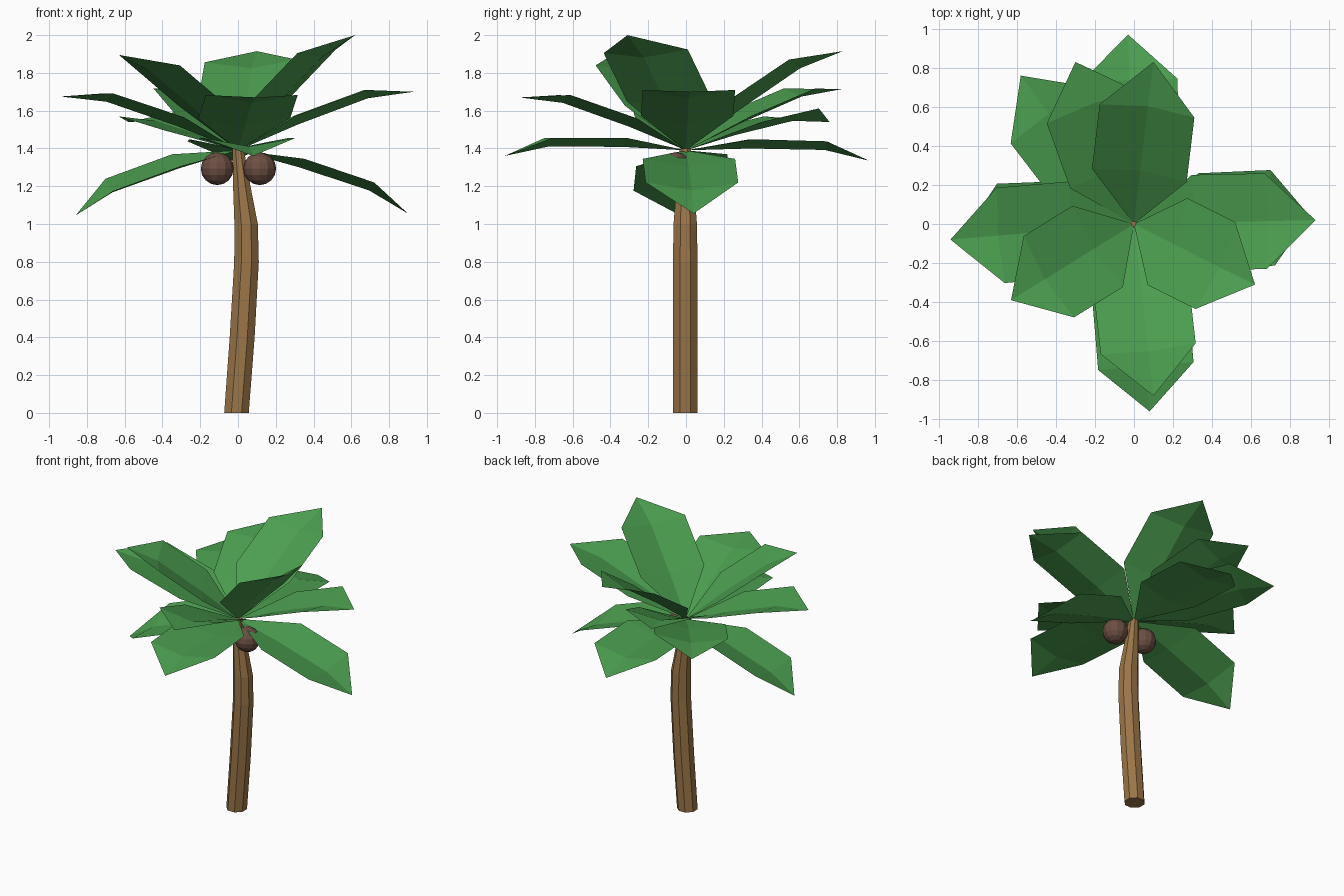
import bpy, bmesh, math
from mathutils import Vector

if "Cube" in bpy.data.objects:
    bpy.data.objects.remove(bpy.data.objects["Cube"])


def material(name, rgb):
    m = bpy.data.materials.new(name)
    m.diffuse_color = (*rgb, 1)
    m.use_nodes = True
    m.node_tree.nodes["Principled BSDF"].inputs["Base Color"].default_value = m.diffuse_color
    return m


GREEN = material("leaf green", (0.072, 0.345, 0.08))
BROWN = material("trunk brown", (0.33, 0.18, 0.065))
DARK = material("coconut brown", (0.15, 0.078, 0.055))


def finish(bm, name, mat):
    me = bpy.data.meshes.new(name)
    bm.to_mesh(me)
    bm.free()
    me.materials.append(mat)
    ob = bpy.data.objects.new(name, me)
    bpy.context.collection.objects.link(ob)
    return ob


# Curved trunk: octagonal rings of (z, x centre, half width)
bm = bmesh.new()
rings = []
for z, x, half in [(0, -0.008, 0.065), (0.4, 0.022, 0.066), (0.8, 0.045, 0.065),
                   (1.0, 0.043, 0.062), (1.2, 0.02, 0.046), (1.4, 0.0, 0.03)]:
    r = half / math.cos(math.pi / 8)
    rings.append([bm.verts.new((x + r * math.cos((i + 0.5) * math.pi / 4),
                                -0.004 + r * math.sin((i + 0.5) * math.pi / 4), z))
                  for i in range(8)])
for a, b in zip(rings, rings[1:]):
    for i in range(8):
        j = (i + 1) % 8
        bm.faces.new((a[i], a[j], b[j], b[i]))
bm.faces.new(rings[0][::-1])
bm.faces.new(rings[-1])
finish(bm, "trunk", BROWN)

# Coconuts under the crown
for side, x, y in [("left", -0.11, -0.035), ("right", 0.115, -0.055)]:
    bm = bmesh.new()
    bmesh.ops.create_uvsphere(bm, u_segments=12, v_segments=8, radius=0.087)
    ob = finish(bm, "coconut_" + side, DARK)
    ob.location = (x, y, 1.293)

# Fronds: one folded, bent leaf shape aimed from the crown at each tip
CROWN = Vector((0, 0, 1.39))


def frond(name, tip, roll=0):
    axis = Vector(tip) - CROWN
    size = axis.length
    axis.normalize()
    side = Vector((-axis.y, axis.x, 0)).normalized()
    up = axis.cross(side)
    c, s = math.cos(math.radians(roll)), math.sin(math.radians(roll))
    side, up = side * c + up * s, up * c - side * s
    bm = bmesh.new()
    base, end = bm.verts.new(CROWN), bm.verts.new(tip)
    rows = []
    # (distance along, edge height, midrib height) as shares of the length
    for d, edge, mid in [(0.35, 0.08, 0.03), (0.755, 0.092, 0.045)]:
        rows.append([bm.verts.new(CROWN + (axis * d + up * h) * size + side * w)
                     for w, h in ((0.245, edge), (0, mid), (-0.245, edge))])
    r1, r2 = rows
    for i in range(2):
        bm.faces.new((base, r1[i + 1], r1[i]))
        bm.faces.new((r1[i], r1[i + 1], r2[i + 1], r2[i]))
        bm.faces.new((r2[i], r2[i + 1], end))
    finish(bm, name, GREEN)


frond("frond_right_low", (0.90, 0.04, 1.055))
frond("frond_right_high", (0.93, 0.02, 1.70))
frond("frond_left_low", (-0.86, -0.03, 1.045), -8)
frond("frond_left_high", (-0.94, -0.08, 1.675))
frond("frond_front_low", (0.08, -0.96, 1.36))
frond("frond_front_high", (0.10, -0.88, 1.67))
frond("frond_back_low", (-0.03, 0.97, 1.335))
frond("frond_back_high", (0.10, 0.83, 1.915), -2)
frond("frond_back_middle", (-0.30, 0.83, 1.715))
frond("frond_back_left", (-0.58, 0.76, 1.54), -5)
frond("frond_front_left", (-0.63, -0.39, 1.895))
frond("frond_front_right", (0.62, -0.31, 2.0), 3)
